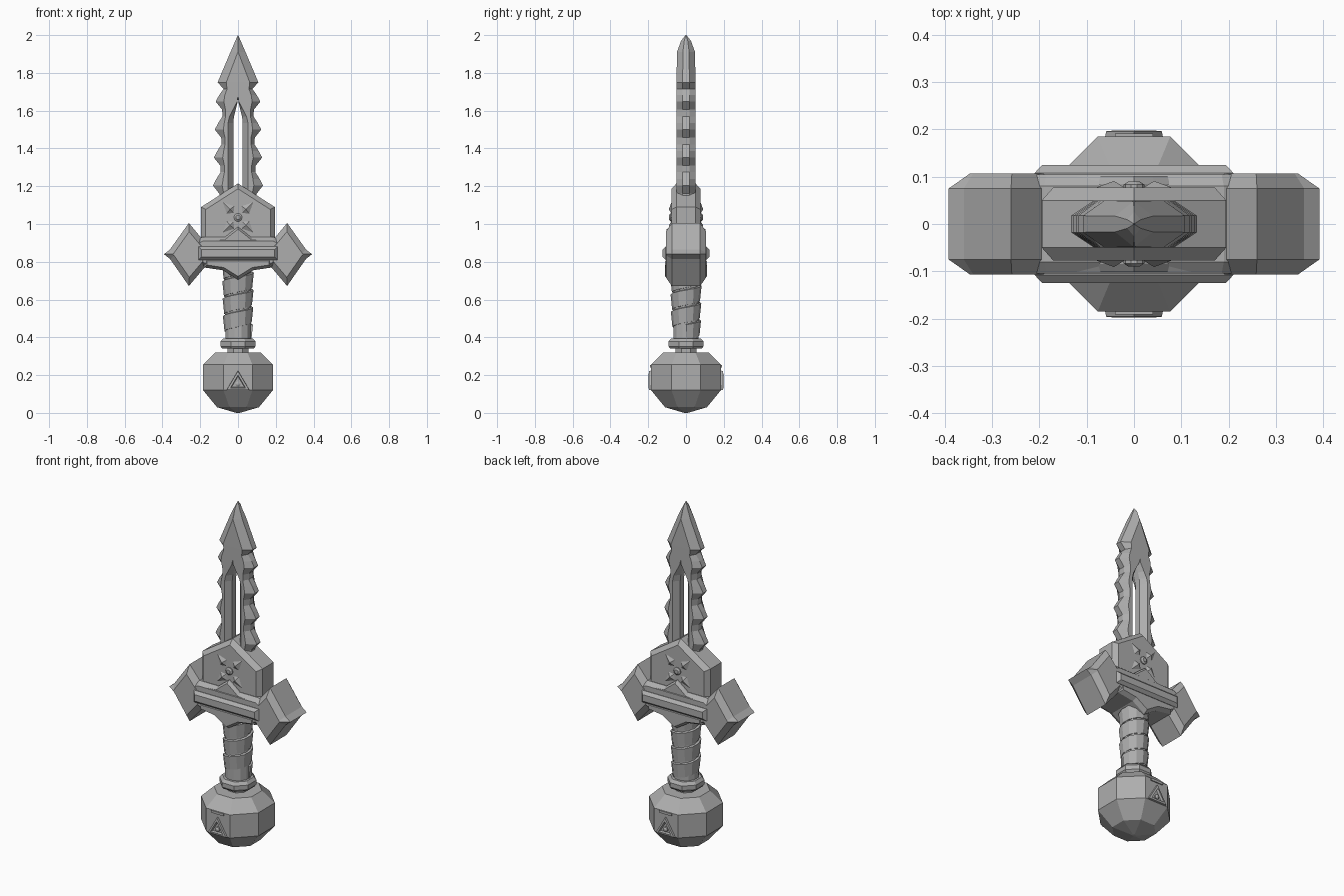
import bpy, bmesh, math
from mathutils import Vector

if "Cube" in bpy.data.objects:
    bpy.data.objects.remove(bpy.data.objects["Cube"])

steel = bpy.data.materials.new("grey_steel")
steel.diffuse_color = (0.42, 0.42, 0.42, 1)
steel.use_nodes = True
steel.node_tree.nodes["Principled BSDF"].inputs["Base Color"].default_value = steel.diffuse_color


def finish(name, bm):
    bmesh.ops.remove_doubles(bm, verts=bm.verts, dist=0.0002)
    bmesh.ops.recalc_face_normals(bm, faces=bm.faces)
    me = bpy.data.meshes.new(name)
    bm.to_mesh(me)
    bm.free()
    me.materials.append(steel)
    ob = bpy.data.objects.new(name, me)
    bpy.context.collection.objects.link(ob)
    return ob


def loft(name, rings, caps=True):
    """Skin a list of equal-length point rings."""
    bm = bmesh.new()
    vs = [[bm.verts.new(p) for p in r] for r in rings]
    n = len(rings[0])
    for a, b in zip(vs, vs[1:]):
        for i in range(n):
            j = (i + 1) % n
            bm.faces.new((a[i], a[j], b[j], b[i]))
    if caps:
        bm.faces.new(vs[0])
        bm.faces.new(vs[-1])
    return finish(name, bm)


def plate(name, outline, y_edge, y_face, inset):
    """Bevelled plate through the depth, from an outline in x and z."""
    n = len(outline)
    pts = [Vector(p) for p in outline]
    area = sum(pts[i].x * pts[(i + 1) % n].y - pts[(i + 1) % n].x * pts[i].y for i in range(n))
    s = 1 if area > 0 else -1
    inner = []
    for i in range(n):
        d1 = (pts[i] - pts[i - 1]).normalized()
        d2 = (pts[(i + 1) % n] - pts[i]).normalized()
        n1, n2 = Vector((-d1.y, d1.x)) * s, Vector((-d2.y, d2.x)) * s
        inner.append(pts[i] + (n1 + n2) * inset / (1 + n1.dot(n2)))
    layers = [(inner, -y_face), (pts, -y_edge), (pts, y_edge), (inner, y_face)]
    return loft(name, [[(p.x, y, p.y) for p in ps] for ps, y in layers])


def mirrored(half):
    return half + [(-x, z) for x, z in reversed(half) if x > 0]


def turned(name, profile, sides):
    off = math.pi / sides
    return loft(name, [[(r * math.cos(off + math.tau * i / sides),
                         r * math.sin(off + math.tau * i / sides), z)
                        for i in range(sides)] for r, z in profile])


def mirror_depth(ob):
    m = ob.modifiers.new("both_faces", 'MIRROR')
    m.use_axis = (False, True, False)


# Pommel, neck and collar
turned("pommel", [(0.01, 0), (0.12, 0.03), (0.2, 0.12), (0.2, 0.255), (0.13, 0.32)], 8)
turned("neck", [(0.06, 0.31), (0.06, 0.36)], 8)
turned("collar", [(0.09, 0.34), (0.1, 0.352), (0.1, 0.378), (0.085, 0.395)], 8)

# Grip core and spiral wrap with a small ledge on every turn
turned("grip_core", [(0.069, 0.36), (0.073, 0.82)], 12)
bm = bmesh.new()
sides, pitch, turns = 12, 0.092, 4
rows = []
for i in range(sides * turns + 1):
    a, z = math.tau * i / sides, 0.385 + pitch * i / sides
    grow = 1 + 0.08 * i / (sides * turns)
    rows.append([bm.verts.new((r * grow * math.cos(a), r * grow * math.sin(a), z + h))
                 for r, h in ((0.062, 0), (0.071, 0.002), (0.079, pitch * 0.88), (0.062, pitch * 0.95))])
for a, b in zip(rows, rows[1:]):
    for k in range(4):
        bm.faces.new((a[k], b[k], b[(k + 1) % 4], a[(k + 1) % 4]))
bm.faces.new(rows[0])
bm.faces.new(rows[-1])
finish("grip_wrap", bm)

# Guard: body, pointed lower lip, raised bar and its stepped crest
plate("guard_body", mirrored([(0, 0.77), (0.17, 0.77), (0.25, 0.80), (0.25, 0.90), (0.19, 0.93)]),
      0.08, 0.105, 0.02)
plate("guard_lip", mirrored([(0, 0.705), (0.08, 0.755), (0.18, 0.77), (0.18, 0.82)]), 0.085, 0.11, 0.015)
plate("guard_bar", mirrored([(0.21, 0.81), (0.21, 0.88)]), 0.108, 0.125, 0.016)
plate("guard_crest", mirrored([(0.19, 0.87), (0.17, 0.92), (0.075, 0.925), (0.045, 0.95), (0, 0.985)]),
      0.085, 0.102, 0.01)

# Diamond ends of the guard
for side, label in ((1, "right"), (-1, "left")):
    outline = [(0.16, 0.885), (0.26, 1.005), (0.36, 0.865), (0.392, 0.84),
               (0.36, 0.815), (0.26, 0.672), (0.16, 0.79)]
    plate(label + "_guard_end", [(side * x, z) for x, z in outline], 0.075, 0.107, 0.028)

# House-shaped block that holds the blade
plate("blade_socket", mirrored([(0.195, 0.85), (0.195, 1.09), (0, 1.215)]), 0.05, 0.077, 0.024)

# Star on the socket: four pointed ridged arms round a stud
bm = bmesh.new()
for k in range(4):
    a = math.radians(45 + 90 * k)
    u, v = Vector((math.cos(a), 0, math.sin(a))), Vector((-math.sin(a), 0, math.cos(a)))
    c = Vector((0, -0.074, 1.035))
    base = [bm.verts.new(c + u * p + v * q)
            for p, q in ((0.028, 0), (0.055, 0.034), (0.125, 0), (0.055, -0.034))]
    top = bm.verts.new(c + u * 0.06 + Vector((0, -0.017, 0)))
    for i in range(4):
        bm.faces.new((base[i], base[(i + 1) % 4], top))
    bm.faces.new(base)
mirror_depth(finish("socket_star", bm))


def disc(r, y, z, n=10):
    return [(r * math.cos(math.tau * i / n), y, z + r * math.sin(math.tau * i / n)) for i in range(n)]


mirror_depth(loft("socket_stud", [disc(0.022, -0.07, 1.035), disc(0.022, -0.083, 1.035),
                                  disc(0.012, -0.09, 1.035)]))


# Triangle frame, stud and bar on the pommel
def triangle(s, y):
    return [(0, y, 0.155 + 0.07 * s), (0.062 * s, y, 0.155 - 0.035 * s), (-0.062 * s, y, 0.155 - 0.035 * s)]


mirror_depth(loft("pommel_triangle", [triangle(1, -0.18), triangle(0.95, -0.196), triangle(0.65, -0.198),
                                      triangle(0.55, -0.186), triangle(0.55, -0.18)]))
mirror_depth(loft("pommel_stud", [disc(0.014, -0.18, 0.152), disc(0.014, -0.192, 0.152),
                                  disc(0.005, -0.197, 0.152)]))
mirror_depth(loft("pommel_bar", [[(x, y, z) for x, z in ((-0.04, 0.24), (0.04, 0.24), (0.04, 0.254), (-0.04, 0.254))]
                                 for y in (-0.17, -0.191)]))

# Blade stations: height, hole edge, inner crest, outer crest, cutting edge, half depth
stations = [(2.0, 0, 0, 0, 0.001, 0.002), (1.97, 0, 0, 0, 0.014, 0.026), (1.91, 0, 0, 0.001, 0.04, 0.048),
            (1.75, 0, 0, 0.062, 0.108, 0.05), (1.715, 0, 0, 0.058, 0.076, 0.05)]
for k in range(4):  # saw teeth, growing towards the guard
    z, w = 1.66 - 0.148 * k, 0.118 + 0.005 * k
    for dz, edge, crest in ((0.022, w - 0.018, 0.07), (-0.012, w, 0.075),
                            (-0.055, w - 0.034, 0.066), (-0.09, w - 0.036, 0.066)):
        h = z + dz
        hole = max(0, min(1, (1.655 - h) / 0.1))
        stations.append((h, 0.025 * hole, 0.053 * hole, crest + 0.003 * k, edge, 0.05))
stations += [(1.12, 0.025, 0.053, 0.085, 0.138, 0.05), (1.05, 0.025, 0.053, 0.085, 0.138, 0.05)]
for side, label in ((1, "right"), (-1, "left")):
    rings = []
    for z, hole, ci, co, edge, d in stations:
        e = d * 0.35
        h = e if hole > 0 else d
        rings.append([(side * x, y, z) for x, y in ((hole, -h), (ci, -d), (co, -d), (edge, -e),
                                                    (edge, e), (co, d), (ci, d), (hole, h))])
    bm = bmesh.new()
    vs = [[bm.verts.new(p) for p in r] for r in rings]
    for a, b in zip(vs, vs[1:]):
        for i in range(8):
            bm.faces.new((a[i], a[(i + 1) % 8], b[(i + 1) % 8], b[i]))
    bmesh.ops.dissolve_degenerate(bm, dist=0.0002, edges=bm.edges)
    finish(label + "_blade_half", bm)
